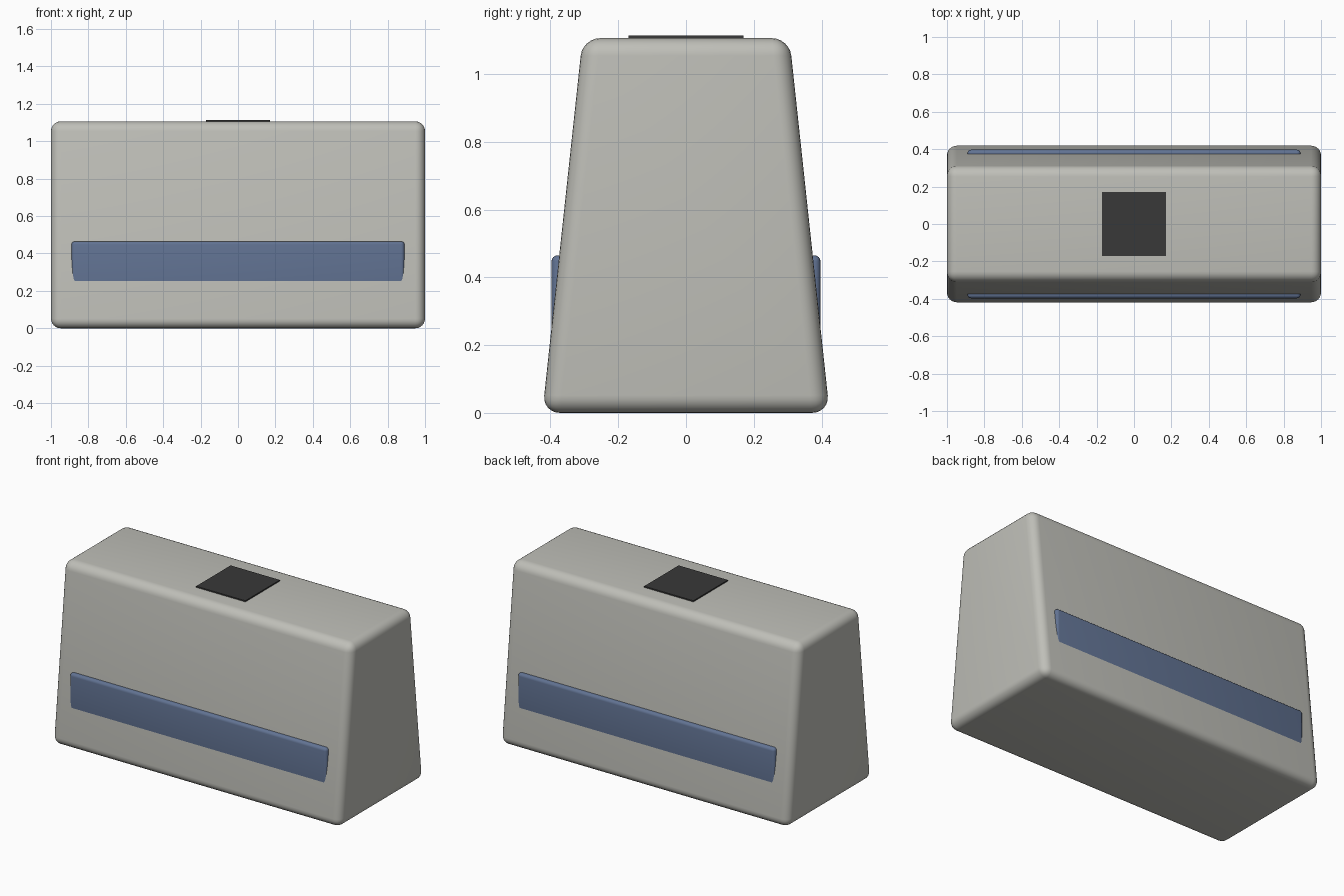
import bpy
import bmesh
import math

cube = bpy.data.objects.get("Cube")
if cube:
    bpy.data.objects.remove(cube, do_unlink=True)


def make_material(name, rgb):
    mat = bpy.data.materials.new(name)
    mat.use_nodes = True
    mat.diffuse_color = (*rgb, 1)
    mat.node_tree.nodes["Principled BSDF"].inputs["Base Color"].default_value = (*rgb, 1)
    return mat


def make_box(name, center, size, mat, bevel=0, segments=4, top_scale=1):
    """Box with an optional narrower top depth and rounded edges."""
    bm = bmesh.new()
    bmesh.ops.create_cube(bm, size=1)
    for v in bm.verts:
        if v.co.z > 0:
            v.co.y *= top_scale
        v.co = [c + s * p for c, s, p in zip(center, size, v.co)]
    mesh = bpy.data.meshes.new(name)
    bm.to_mesh(mesh)
    bm.free()
    mesh.materials.append(mat)
    obj = bpy.data.objects.new(name, mesh)
    bpy.context.collection.objects.link(obj)
    bpy.ops.object.select_all(action="DESELECT")
    obj.select_set(True)
    bpy.context.view_layer.objects.active = obj
    if bevel:
        mod = obj.modifiers.new("Rounded edges", "BEVEL")
        mod.width = bevel
        mod.segments = segments
        mod.limit_method = "NONE"
        bpy.ops.object.modifier_apply(modifier=mod.name)
        bpy.ops.object.shade_smooth_by_angle(angle=math.radians(35))
    return obj


grey = make_material("warm grey", (0.52, 0.52, 0.48))
blue = make_material("muted blue", (0.12, 0.17, 0.29))
black = make_material("charcoal", (0.04, 0.04, 0.04))

# Tapered main body
make_box("body", (0, 0, 0.553), (2, 0.848, 1.106), grey, bevel=0.052, segments=6, top_scale=0.72)

# Long upright bars sunk into the sloping front and back
for side, y in (("front", -0.357), ("back", 0.357)):
    make_box(side + "_bar", (0, y, 0.285), (1.78, 0.08, 0.36), blue, bevel=0.018)

# Thin square pad on top
make_box("top_pad", (0, 0, 1.109), (0.34, 0.34, 0.0095), black)
